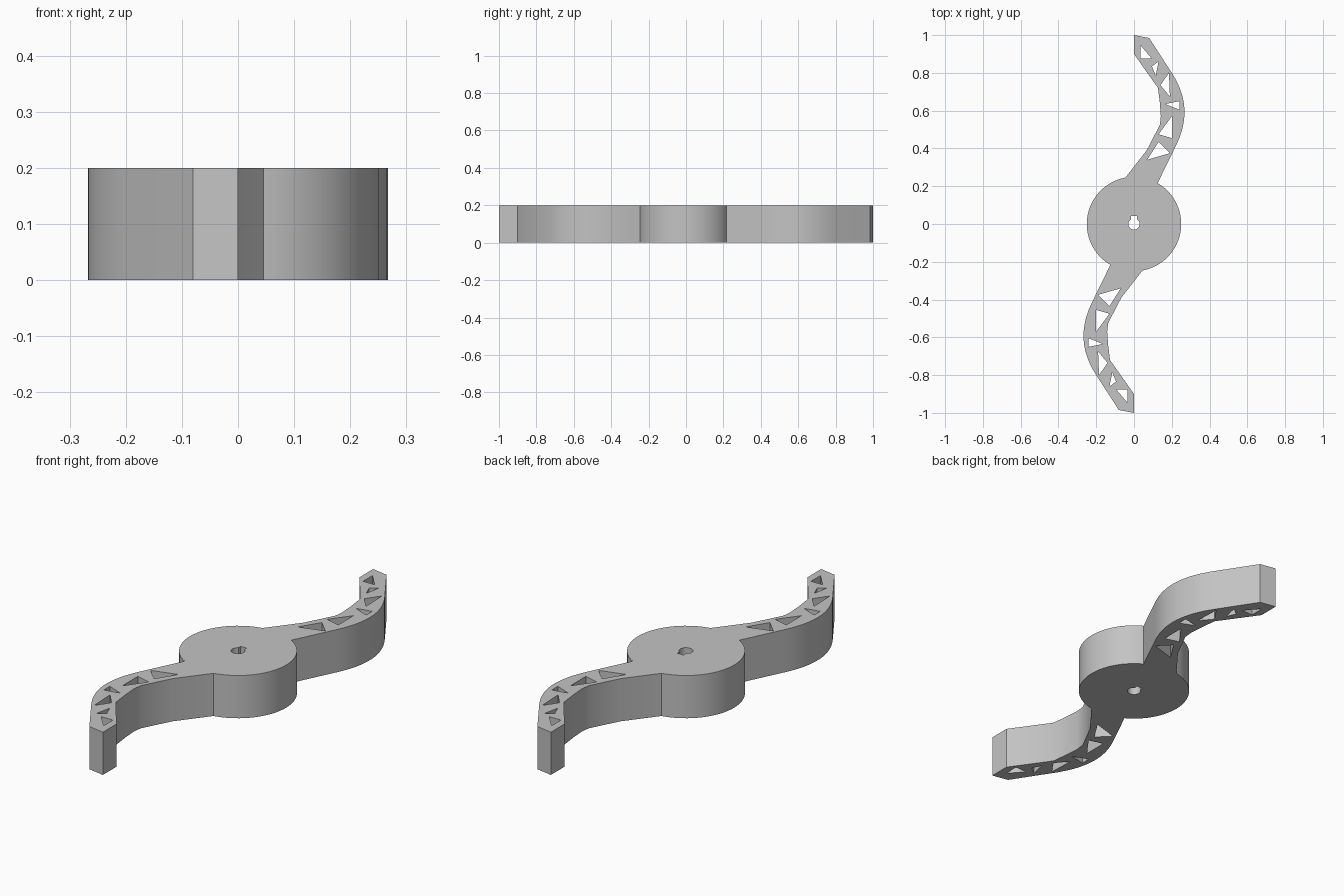
import bpy, bmesh
from math import atan2, cos, sin, tau, pi, radians
from mathutils import Vector, geometry

if "Cube" in bpy.data.objects:
    bpy.data.objects.remove(bpy.data.objects["Cube"], do_unlink=True)

HEIGHT = 0.2
HUB_RADIUS = 0.25


def arc(radius, start, end, count):
    return [(radius * cos(start + (end - start) * i / count),
             radius * sin(start + (end - start) * i / count)) for i in range(count + 1)]


def opposite(points):
    return [(-x, -y) for x, y in points]


# One curved arm: outer edge from the hub to the tip, then the inner edge back
bend_low, bend_high = Vector((0.22, 0.41)), Vector((0.2, 0.8))
outer_curve = geometry.interpolate_bezier(
    bend_low, bend_low + Vector((0.447, 0.894)) * 0.153,
    bend_high + Vector((0.545, -0.84)) * 0.153, bend_high, 20)
outer_edge = [(0.125, 0.216)] + [(p.x, p.y) for p in outer_curve]
tip = [(0.08, 0.985), (0, 1)]
inner_edge = [(0, 0.9), (0.127, 0.72), (0.137, 0.64), (0.142, 0.57),
              (0.137, 0.525), (0.067, 0.39), (-0.045, 0.246)]

# Hub side between the two arm roots
hub_start = atan2(0.246, -0.045)
hub_end = atan2(0.216, 0.125) + pi
hub_side = arc(HUB_RADIUS, hub_start, hub_end, 32)[1:-1]

half = outer_edge + tip + inner_edge + hub_side
outline = half + opposite(half)

# Triangular lightening holes along the arm
triangles = [
    [(0.035, 0.945), (0.035, 0.875), (0.095, 0.875)],
    [(0.13, 0.86), (0.095, 0.835), (0.115, 0.785)],
    [(0.185, 0.8), (0.14, 0.735), (0.19, 0.675)],
    [(0.24, 0.65), (0.165, 0.635), (0.24, 0.605)],
    [(0.2, 0.57), (0.13, 0.475), (0.2, 0.455)],
    [(0.13, 0.435), (0.07, 0.34), (0.19, 0.375)],
]
holes = triangles + [opposite(t) for t in triangles]

# Shaft hole with a key slot
slot = radians(58)
shaft_hole = arc(0.03, slot - tau + tau, pi - slot - tau, 24)
shaft_hole += [(-0.016, 0.042), (0.016, 0.042)]
holes.append(shaft_hole)

# Fill the bottom, raise the walls, fill the top
bm = bmesh.new()
edges = []
for loop in [outline] + holes:
    verts = [bm.verts.new((x, y, 0)) for x, y in loop]
    edges += [bm.edges.new((v, verts[i - 1])) for i, v in enumerate(verts)]
bmesh.ops.triangle_fill(bm, edges=edges, use_beauty=True, normal=(0, 0, 1))
walls = bmesh.ops.extrude_edge_only(bm, edges=edges)["geom"]
top_verts = [g for g in walls if isinstance(g, bmesh.types.BMVert)]
bmesh.ops.translate(bm, verts=top_verts, vec=(0, 0, HEIGHT))
top_edges = [e for e in bm.edges if all(v.co.z > HEIGHT / 2 for v in e.verts)]
bmesh.ops.triangle_fill(bm, edges=top_edges, use_beauty=True, normal=(0, 0, 1))
bmesh.ops.recalc_face_normals(bm, faces=bm.faces[:])

mesh = bpy.data.meshes.new("curved_arm_rotor")
bm.to_mesh(mesh)
bm.free()
rotor = bpy.data.objects.new("curved_arm_rotor", mesh)
bpy.context.collection.objects.link(rotor)

# Plain grey
grey = bpy.data.materials.new("light_grey")
grey.use_nodes = True
colour = (0.55, 0.55, 0.55, 1)
grey.diffuse_color = colour
grey.node_tree.nodes["Principled BSDF"].inputs["Base Color"].default_value = colour
mesh.materials.append(grey)

# Smooth curves with crisp corners
bpy.ops.object.select_all(action="DESELECT")
rotor.select_set(True)
bpy.context.view_layer.objects.active = rotor
bpy.ops.object.shade_smooth_by_angle(angle=radians(30))
